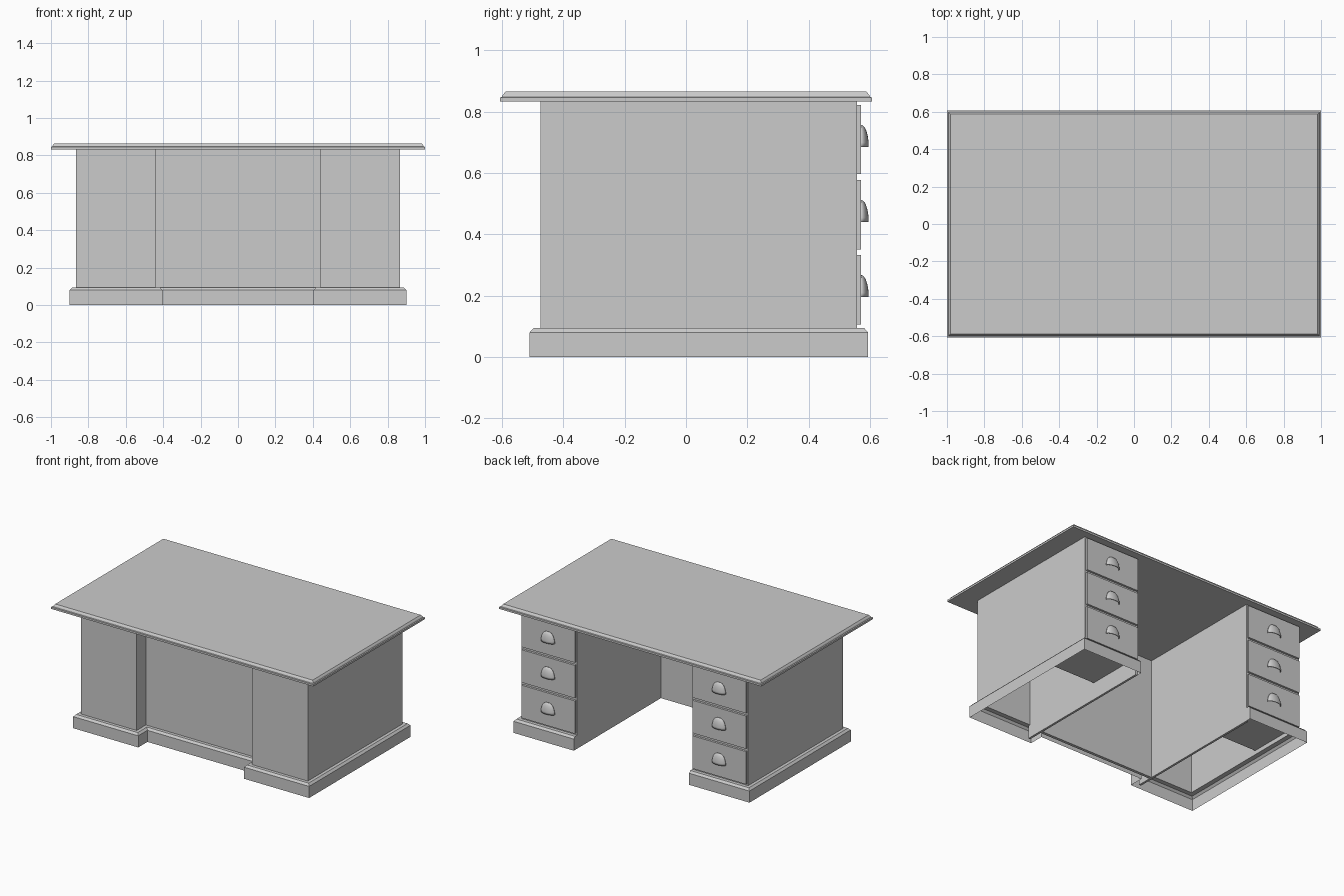
import bpy, bmesh, math

if "Cube" in bpy.data.objects:
    bpy.data.objects.remove(bpy.data.objects["Cube"])


def make(name, bm, mirror=True, recalc=True):
    if recalc:
        bmesh.ops.recalc_face_normals(bm, faces=bm.faces)
    me = bpy.data.meshes.new(name)
    bm.to_mesh(me)
    bm.free()
    ob = bpy.data.objects.new(name, me)
    bpy.context.collection.objects.link(ob)
    if mirror:
        ob.modifiers.new("Mirror", 'MIRROR').use_axis[0] = True
    return ob


def box(name, x, y, z, mirror=True):
    bm = bmesh.new()
    bmesh.ops.create_cube(bm, size=1)
    for v in bm.verts:
        v.co = [(a + b) / 2 + c * (b - a) for (a, b), c in zip((x, y, z), v.co)]
    return make(name, bm, mirror)


# Desk top: stacked rectangular rings forming the moulded edge
bm = bmesh.new()
rings = []
for inset, z in [(0, .833), (0, .846), (.007, .848), (.010, .855), (.018, .865)]:
    hx, hy = 1 - inset, .607 - inset
    rings.append([bm.verts.new((sx * hx, sy * hy, z))
                  for sx, sy in [(-1, -1), (1, -1), (1, 1), (-1, 1)]])
for a, b in zip(rings, rings[1:]):
    for i in range(4):
        j = (i + 1) % 4
        bm.faces.new((a[i], a[j], b[j], b[i]))
bm.faces.new(rings[0][::-1])
bm.faces.new(rings[-1])
make("desk_top", bm, mirror=False)

# Pedestal walls and recessed front panel
T = .015
box("inner_wall", (.44, .44 + T), (-.475, .558), (0, .833))
box("outer_wall", (.865 - T, .865), (-.475, .558), (.09, .833))
box("front_wall", (.44 + T, .865 - T), (-.475, -.475 + T), (.09, .833))
box("modesty_panel", (-.44, .44), (-.375, -.355), (0, .833), mirror=False)

# Plinth: chamfered open-bottomed skirting following the body outline
bm = bmesh.new()
rows = []
for i, z in [(0, 0), (0, .08), (.013, .094), (.036, .094)]:
    path = [(.44, .594 - i), (.9 - i, .594 - i), (.9 - i, -.51 + i),
            (.404 + i, -.51 + i), (.404 + i, -.41 + i), (0, -.41 + i)]
    rows.append([bm.verts.new((x, y, z)) for x, y in path])
for a, b in zip(rows, rows[1:]):
    for k in range(5):
        # the path runs clockwise seen from above
        bm.faces.new((a[k + 1], a[k], b[k], b[k + 1]))
low = bm.verts.new((.44, .558, 0))
bm.faces.new([low] + [r[0] for r in rows[::-1]])
make("plinth", bm, recalc=False)


def cup_handle(name, x, y, z):
    # Quarter ellipsoid shell, open at the bottom
    w, d, h, n, m = .052, .025, .072, 16, 8
    bm = bmesh.new()
    grid = []
    for j in range(m + 1):
        t = math.pi / 2 * j / m
        grid.append([bm.verts.new((x + w * math.cos(math.pi * k / n) * math.cos(t) ** .8,
                                   y + d * math.sin(math.pi * k / n) * math.cos(t),
                                   z + h * math.sin(t))) for k in range(n + 1)])
    for a, b in zip(grid, grid[1:]):
        for k in range(n):
            bm.faces.new((a[k], a[k + 1], b[k + 1], b[k]))
    bmesh.ops.remove_doubles(bm, verts=bm.verts, dist=1e-5)
    for f in bm.faces:
        f.smooth = True
    ob = make(name, bm)
    s = ob.modifiers.new("Shell", 'SOLIDIFY')
    s.thickness, s.offset = .002, -1


# Drawers with fronts, boxes, rails and cup handles
for n in range(3):
    z0 = .106 + n * .245
    z1 = z0 + .226
    box(f"drawer_front_{n + 1}", (.448, .857), (.55, .571), (z0, z1))
    box(f"drawer_box_{n + 1}", (.46, .845), (.16, .55), (z0 + .008, z1 - .015))
    box(f"drawer_rail_{n + 1}", (.455, .85), (.535, .556), (z1 - .004, z1 + .023 if n < 2 else .833))
    cup_handle(f"drawer_handle_{n + 1}", .6525, .571, z0 + .089)
box("bottom_rail", (.455, .85), (.535, .558), (.09, .11))
